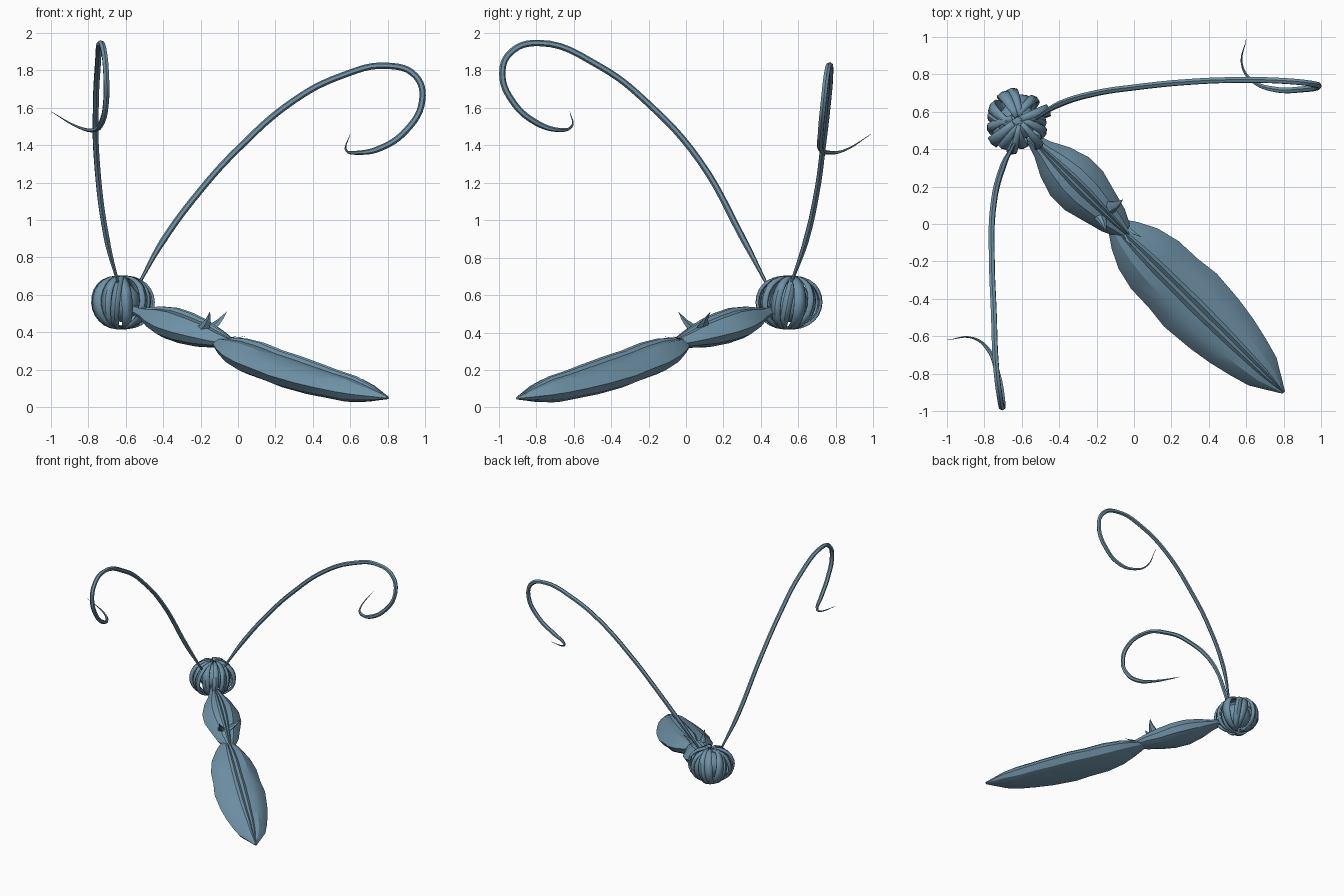
import bpy, bmesh, math, random
from mathutils import Vector, Matrix

cube = bpy.data.objects.get("Cube")
if cube:
    bpy.data.objects.remove(cube, do_unlink=True)
random.seed(4)

slate = bpy.data.materials.new("slate_blue")
slate.use_nodes = True
colour = (0.16, 0.29, 0.39, 1)
slate.diffuse_color = colour
slate.node_tree.nodes["Principled BSDF"].inputs["Base Color"].default_value = colour


def add_object(name, data):
    obj = bpy.data.objects.new(name, data)
    bpy.context.collection.objects.link(obj)
    data.materials.append(slate)
    return obj


def select_only(obj):
    bpy.ops.object.select_all(action='DESELECT')
    obj.select_set(True)
    bpy.context.view_layer.objects.active = obj


def mesh_object(name, bm, angle=30):
    bmesh.ops.recalc_face_normals(bm, faces=bm.faces)
    mesh = bpy.data.meshes.new(name)
    bm.to_mesh(mesh)
    bm.free()
    obj = add_object(name, mesh)
    select_only(obj)
    bpy.ops.object.shade_smooth_by_angle(angle=math.radians(angle))
    return obj


def bridge(bm, rings, closed=True):
    for a, b in zip(rings, rings[1:]):
        n = len(a)
        for i in range(n if closed else n - 1):
            j = (i + 1) % n
            bm.faces.new((a[i], a[j], b[j], b[i]))


# Half cross-section of the ridged body: back groove, ridges, flank, belly
HALF = [(0, .8), (.1, 1), (.2, .8), (.5, .75), (.8, .3),
        (1, -.2), (.8, -.7), (.4, -.95), (0, -1)]
SECTION = HALF + [(-u, v) for u, v in HALF[-2:0:-1]]


def body_part(name, start, end, stations, sag):
    start, end = Vector(start), Vector(end)
    axis = (end - start).normalized()
    side = Vector((1, 1, 0)).normalized()
    up = side.cross(axis)
    if up.z < 0:
        up.negate()
    bm = bmesh.new()
    rings = []
    for t, width, height in stations:
        centre = start.lerp(end, t) - up * sag * math.sin(math.pi * t)
        rings.append([bm.verts.new(centre + side * u * width + up * v * height)
                      for u, v in SECTION])
    bridge(bm, rings)
    bm.faces.new(rings[0])
    bm.faces.new(rings[-1])
    return mesh_object(name, bm)


body_part("thorax", (-.55, .46, .52), (-.03, -.06, .34),
          [(0, .03, .025), (.12, .06, .035), (.25, .11, .065), (.4, .145, .085),
           (.55, .145, .085), (.7, .115, .075), (.85, .085, .05), (1, .03, .025)], 0)
body_part("abdomen", (-.11, 0, .35), (.8, -.9, .05),
          [(0, .04, .025), (.07, .1, .05), (.15, .15, .075), (.25, .18, .088),
           (.36, .185, .085), (.46, .2, .088), (.6, .185, .083), (.7, .165, .075),
           (.8, .135, .07), (.88, .105, .05), (.95, .05, .025), (1, .01, .008)], .025)


# Curved thorns on the rear of the thorax and small barbs at the waist
def thorn(name, base, tip, radius):
    base, tip = Vector(base), Vector(tip)
    bm = bmesh.new()
    forward = Vector((1, -1, 0)).normalized()
    side = Vector((1, 1, 0)).normalized()
    rings = []
    for t in (0, .3, .6, 1):
        centre = base.lerp(tip, t) + forward * radius * t * (1 - t)
        r = radius * (1 - t) ** 1.3 + .001
        rings.append([bm.verts.new(centre + forward * r * math.cos(a) + side * .6 * r * math.sin(a))
                      for a in (k * math.tau / 6 for k in range(6))])
    bridge(bm, rings)
    bm.faces.new(rings[0])
    bm.faces.new(rings[-1])
    mesh_object(name, bm)


thorn("thorn_right", (-.2, .06, .41), (-.15, -.04, .51), .06)
thorn("thorn_left", (-.17, .09, .41), (-.06, .13, .51), .06)
thorn("waist_barb_right", (-.08, -.03, .36), (-.01, -.12, .38), .03)
thorn("waist_barb_left", (-.06, -.01, .36), (.04, -.07, .38), .03)


# Head: a small core wrapped in bulging ribbon loops
HEAD = Vector((-.625, .55, .56))
bm = bmesh.new()
bmesh.ops.create_icosphere(bm, subdivisions=2, radius=.105, matrix=Matrix.Translation(HEAD))
mesh_object("head_core", bm)

bm = bmesh.new()
loops = 15
for k in range(loops):
    turn = Matrix.Rotation(k * math.tau / loops + random.uniform(-.1, .1), 3, 'Z')
    tilt = Matrix.Rotation(random.uniform(-.25, .25), 3, 'X')
    reach = random.uniform(.13, .185)
    half_width = random.uniform(.022, .034)
    rings = []
    for i in range(13):
        a = math.radians(5 + i * 170 / 12)
        point = Vector((reach * math.sin(a) ** .8, 0, .138 * math.cos(a)))
        w = half_width * (.4 + .6 * math.sin(a))
        rings.append([bm.verts.new(HEAD + turn @ tilt @ (point + Vector((dx, s * w, 0))))
                      for s, dx in ((-1, -.008), (0, 0), (1, -.008))])
    bridge(bm, rings, closed=False)
ribbons = mesh_object("head_ribbons", bm)
solid = ribbons.modifiers.new("thickness", 'SOLIDIFY')
solid.thickness = .014
solid.offset = 0


# Long curling feelers, tapered at both ends
def feeler(name, points):
    curve = bpy.data.curves.new(name, 'CURVE')
    curve.dimensions = '3D'
    curve.bevel_depth = .017
    curve.bevel_resolution = 1
    curve.resolution_u = 6
    curve.use_fill_caps = True
    spline = curve.splines.new('BEZIER')
    spline.bezier_points.add(len(points) - 1)
    last = len(points) - 1
    for i, (bp, co) in enumerate(zip(spline.bezier_points, points)):
        bp.co = co
        bp.handle_left_type = bp.handle_right_type = 'AUTO'
        bp.radius = .45 if i == 0 else min(1, .05 + (last - i) * .3)
    obj = add_object(name, curve)
    select_only(obj)
    bpy.ops.object.convert(target='MESH')
    bpy.ops.object.shade_smooth_by_angle(angle=math.radians(50))


feeler("left_feeler", [
    (-.53, .56, .66), (-.4, .64, .89), (-.2, .7, 1.16), (0, .73, 1.38), (.3, .76, 1.64),
    (.55, .77, 1.77), (.8, .765, 1.825), (.95, .75, 1.77), (.985, .735, 1.64),
    (.9, .72, 1.48), (.75, .72, 1.38), (.64, .76, 1.36), (.58, .84, 1.37), (.6, .99, 1.46)])
feeler("right_feeler", [
    (-.64, .43, .66), (-.7, .31, .89), (-.755, .07, 1.32), (-.76, -.2, 1.62),
    (-.75, -.46, 1.82), (-.735, -.79, 1.945), (-.715, -.94, 1.89), (-.705, -.98, 1.78),
    (-.705, -.93, 1.64), (-.73, -.8, 1.52), (-.78, -.67, 1.48), (-.86, -.61, 1.5), (-1, -.62, 1.58)])
